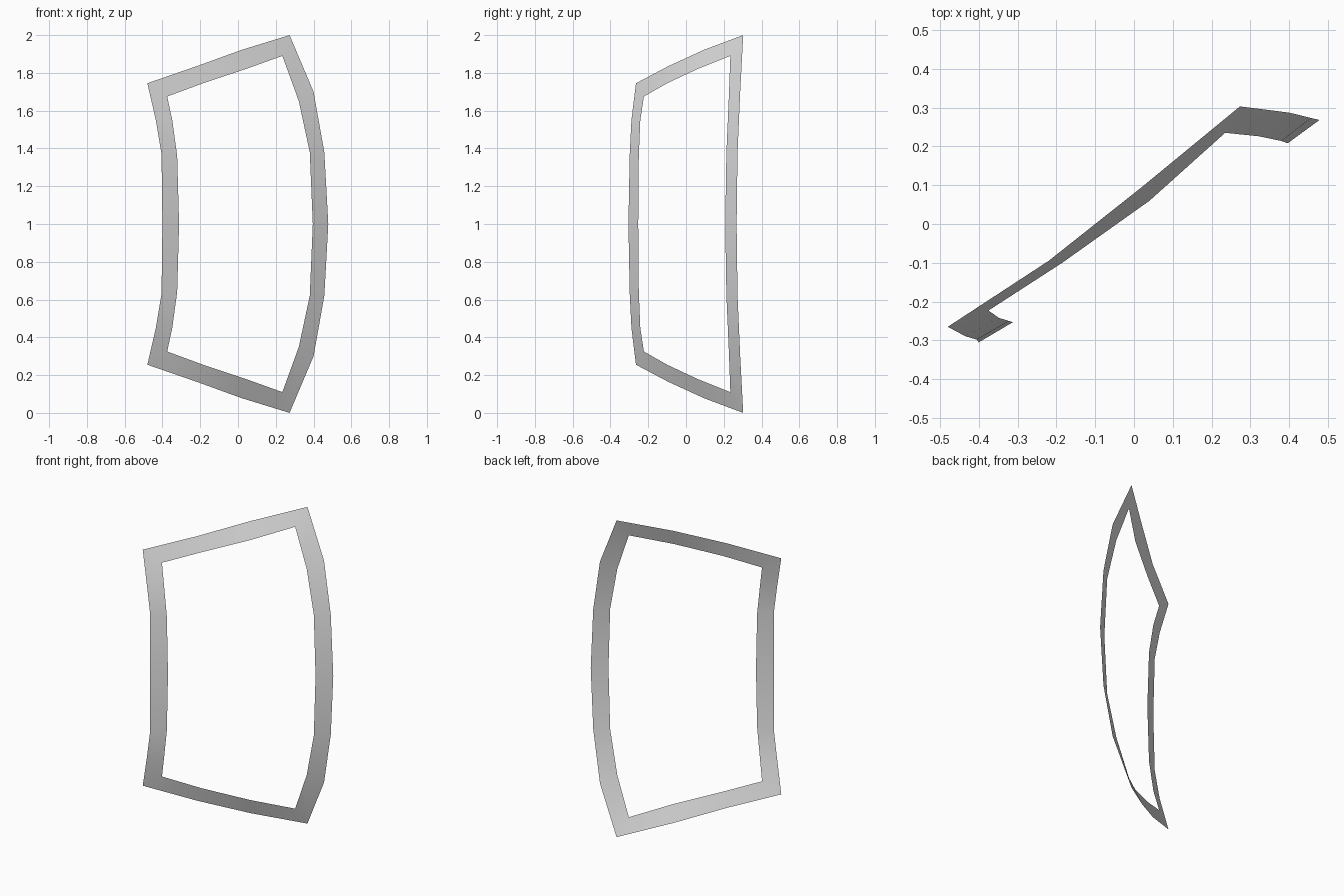
import bpy
import bmesh

default_cube = bpy.data.objects.get("Cube")
if default_cube:
    bpy.data.objects.remove(default_cube, do_unlink=True)


def make_material(name, colour):
    material = bpy.data.materials.new(name)
    material.use_nodes = True
    material.diffuse_color = colour
    material.node_tree.nodes["Principled BSDF"].inputs["Base Color"].default_value = colour
    return material


# Upper half of the frame's outer and inner rims, measured from mid height:
# up the right side, across the top, down the left side
outer_rim = [
    (-.40, -.305, 0), (-.405, -.298, .37), (-.435, -.289, .55),
    (-.48, -.265, .745), (-.22, -.095, .835), (.02, .095, .922), (.273, .303, 1),
    (.40, .287, .70), (.457, .273, .38), (.478, .268, 0),
]
inner_rim = [
    (-.312, -.253, 0), (-.322, -.25, .36), (-.348, -.242, .55),
    (-.375, -.223, .675), (-.185, -.10, .745), (.04, .06, .82), (.235, .235, .89),
    (.322, .226, .65), (.38, .214, .38), (.396, .208, 0),
]


def make_strip(name, outer, inner, material):
    """Bridge two open rims with one row of quads facing the front."""
    bm = bmesh.new()
    outer_verts = [bm.verts.new(point) for point in outer]
    inner_verts = [bm.verts.new(point) for point in inner]
    for i in range(len(outer) - 1):
        face = bm.faces.new((outer_verts[i], inner_verts[i],
                             inner_verts[i + 1], outer_verts[i + 1]))
        face.smooth = True
    mesh = bpy.data.meshes.new(name)
    bm.to_mesh(mesh)
    bm.free()
    mesh.materials.append(material)
    strip = bpy.data.objects.new(name, mesh)
    bpy.context.collection.objects.link(strip)
    return strip


# Curved window frame, lower half mirrored from the upper half
frame = make_strip("curved_window_frame", outer_rim, inner_rim,
                   make_material("light_grey", (.8, .8, .8, 1)))
frame.location.z = 1
mirror = frame.modifiers.new("mirror_lower_half", "MIRROR")
mirror.use_axis = (False, False, True)
mirror.use_clip = True
mirror.merge_threshold = .001
